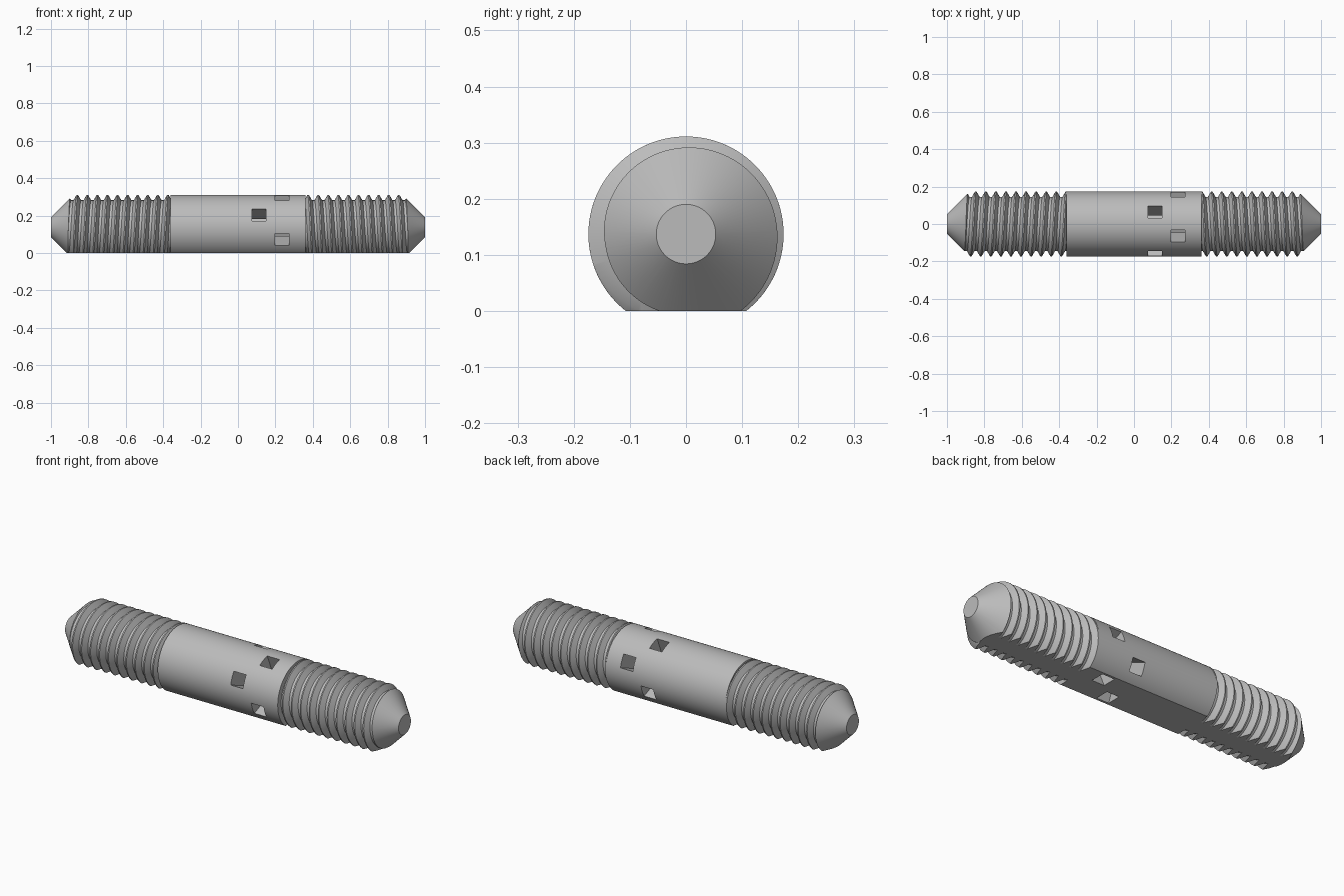
import bpy, bmesh, math
from mathutils import Matrix

if "Cube" in bpy.data.objects:
    bpy.data.objects.remove(bpy.data.objects["Cube"], do_unlink=True)

AXIS_Z = 0.137      # height of the rod axis above the flat
R = 0.174           # outer radius
ROOT = 0.145        # thread root radius
PITCH = 0.0538
HALF = 0.36         # half length of the plain centre
SEG = 96

steel = bpy.data.materials.new("steel_grey")
steel.use_nodes = True
GREY = (0.5, 0.5, 0.5, 1)
steel.diffuse_color = GREY
steel.node_tree.nodes["Principled BSDF"].inputs["Base Color"].default_value = GREY


def make_object(name, bm):
    bmesh.ops.recalc_face_normals(bm, faces=bm.faces)
    mesh = bpy.data.meshes.new(name)
    bm.to_mesh(mesh)
    bm.free()
    mesh.materials.append(steel)
    ob = bpy.data.objects.new(name, mesh)
    bpy.context.collection.objects.link(ob)
    return ob


def on_axis(x, r, a):
    return (x, r * math.cos(a), AXIS_Z + r * math.sin(a))


def flat_round(name, profile):
    """Solid turned about the rod axis from (x, radius) points, cut flat at z = 0."""
    bm = bmesh.new()
    rings = [[bm.verts.new(on_axis(x, r, math.tau * (j + 0.5) / SEG)) for j in range(SEG)]
             for x, r in profile]
    for a, b in zip(rings, rings[1:]):
        for j in range(SEG):
            n = (j + 1) % SEG
            bm.faces.new((a[j], a[n], b[n], b[j]))
    bm.faces.new(rings[0])
    bm.faces.new(rings[-1])
    bmesh.ops.bisect_plane(bm, geom=bm.verts[:] + bm.edges[:] + bm.faces[:],
                           plane_co=(0, 0, 0), plane_no=(0, 0, 1), clear_inner=True)
    bmesh.ops.holes_fill(bm, edges=[e for e in bm.edges if e.is_boundary], sides=0)
    return make_object(name, bm)


def thread(name, start, turns):
    """Solid right-handed screw with a flattened V profile."""
    form = [(0, ROOT), (PITCH / 4, ROOT), (PITCH * 9 / 16, R), (PITCH * 11 / 16, R)]
    size = len(form)
    last = turns * size
    bm = bmesh.new()

    def point(i, j):
        s, r = form[i % size]
        return bm.verts.new(on_axis(start + (i // size + j / SEG) * PITCH + s, r,
                                    math.tau * j / SEG))

    rows = [[point(i, j) for j in range(SEG)] for i in range(last + 1)]
    # seam points that close the last turn
    seam = [point(i, 0) for i in range(last + 1, last + size + 1)]

    def vert(i, j):
        if j < SEG:
            return rows[i][j]
        i += size
        return rows[i][0] if i <= last else seam[i - last - 1]

    for i in range(last):
        for j in range(SEG):
            bm.faces.new((vert(i, j), vert(i, j + 1), vert(i + 1, j + 1), vert(i + 1, j)))
    # end caps fan out from the axis
    low = [vert(0, j) for j in range(SEG + 1)] + [vert(i, 0) for i in range(size - 1, 0, -1)]
    high = [vert(last, j) for j in range(SEG + 1)] + seam[-2::-1]
    for loop, x in ((low, start), (high, start + (turns + 1) * PITCH)):
        hub = bm.verts.new(on_axis(x, 0, 0))
        for a, b in zip(loop, loop[1:] + loop[:1]):
            bm.faces.new((hub, a, b))
    return make_object(name, bm)


def box(name, size, matrix):
    bm = bmesh.new()
    bmesh.ops.create_cube(bm, size=1, matrix=matrix @ Matrix.Diagonal((*size, 1)))
    return make_object(name, bm)


def boolean(ob, other, operation):
    mod = ob.modifiers.new(operation.lower(), 'BOOLEAN')
    mod.operation = operation
    mod.solver = 'EXACT'
    mod.object = other
    other.hide_render = True
    cutters.append(other)


def finish(ob):
    """Apply the modifiers and smooth the round faces."""
    deps = bpy.context.evaluated_depsgraph_get()
    mesh = bpy.data.meshes.new_from_object(ob.evaluated_get(deps))
    ob.modifiers.clear()
    ob.data = mesh
    mesh.materials.clear()
    mesh.materials.append(steel)
    for p in mesh.polygons:
        p.material_index = 0
    mesh.shade_smooth()
    mesh.set_sharp_from_angle(angle=math.radians(20))


cutters = []

# Plain centre with two pairs of crossing square holes
centre = flat_round("centre_grip", [(-HALF, R), (HALF, R)])
for x, tilt in ((0.113, 22.5), (0.236, -22.5)):
    for quarter in (0, 90):
        place = Matrix.Translation((x, 0, AXIS_Z)) @ Matrix.Rotation(
            math.radians(quarter - tilt), 4, 'X')
        boolean(centre, box("bar_hole_cutter", (0.074, 0.07, 0.6), place), 'DIFFERENCE')

# Threaded ends with conical tips, opposite hand on each side
screw = thread("threaded_ends", 0.8796 - PITCH * 12.25, 16)
envelope = flat_round("end_envelope", [(HALF - 0.005, 0.2), (0.853, 0.2), (1, 0.053)])
boolean(screw, envelope, 'INTERSECT')
mirror = screw.modifiers.new("other_end", 'MIRROR')
mirror.use_mirror_merge = False

for part in (centre, screw):
    finish(part)
for c in cutters:
    bpy.data.objects.remove(c, do_unlink=True)
